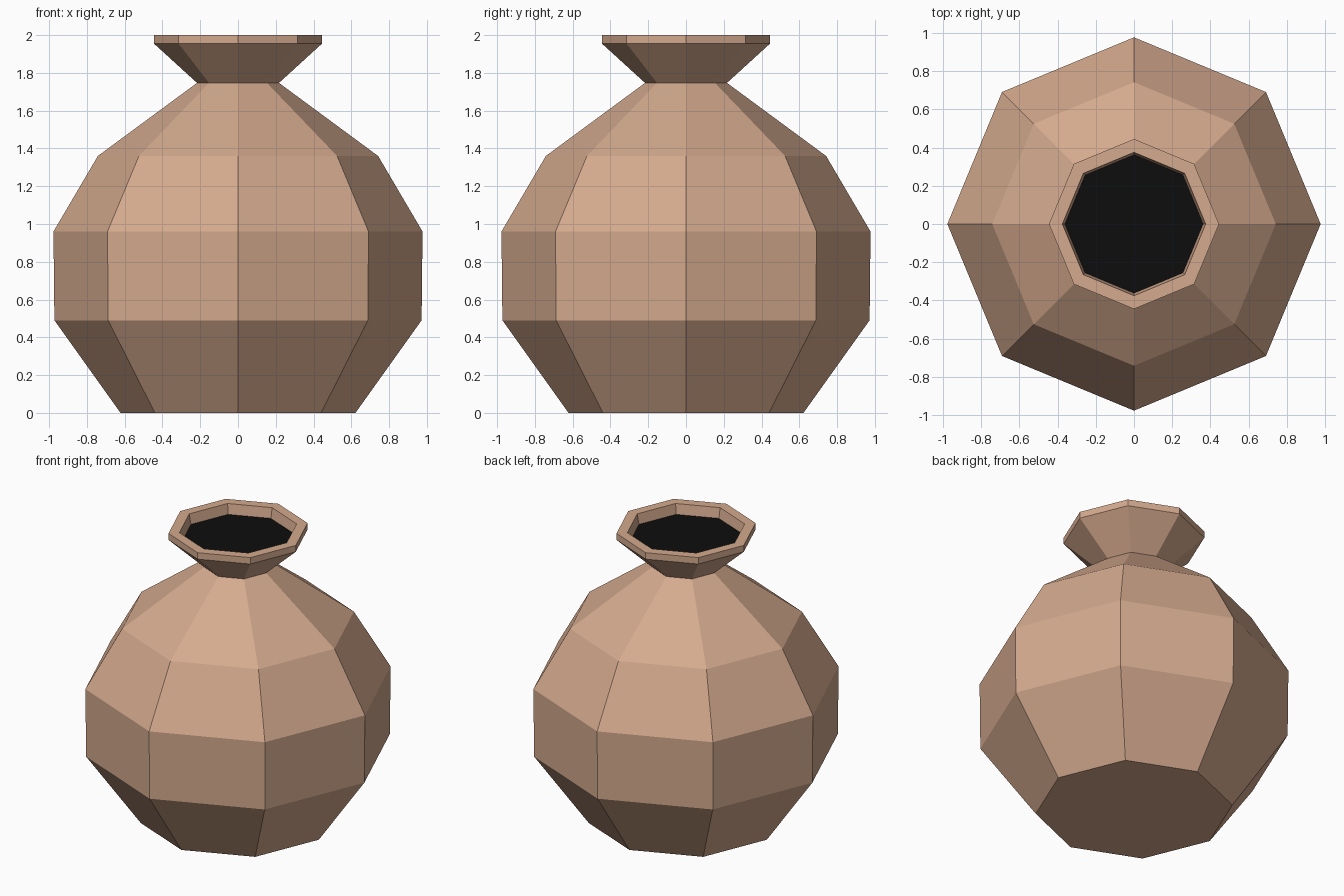
import bpy, bmesh, math

if "Cube" in bpy.data.objects:
    bpy.data.objects.remove(bpy.data.objects["Cube"])

SIDES = 8

def material(name, rgb):
    m = bpy.data.materials.new(name)
    m.diffuse_color = (*rgb, 1)
    m.use_nodes = True
    m.node_tree.nodes["Principled BSDF"].inputs["Base Color"].default_value = m.diffuse_color
    return m

def lathe(name, profile, mat, cap_start=False, cap_end=False):
    """Revolve (radius, z) points into a flat-faced octagonal shell."""
    bm = bmesh.new()
    rings = [[bm.verts.new((r * math.cos(math.tau * i / SIDES),
                            r * math.sin(math.tau * i / SIDES), z))
              for i in range(SIDES)] for r, z in profile]
    for a, b in zip(rings, rings[1:]):
        for i in range(SIDES):
            j = (i + 1) % SIDES
            bm.faces.new((a[i], a[j], b[j], b[i]))
    if cap_start:
        bm.faces.new(rings[0][::-1])
    if cap_end:
        bm.faces.new(rings[-1])
    mesh = bpy.data.meshes.new(name)
    bm.to_mesh(mesh)
    bm.free()
    mesh.materials.append(mat)
    obj = bpy.data.objects.new(name, mesh)
    bpy.context.collection.objects.link(obj)
    return obj

clay = material("clay", (0.66, 0.40, 0.27))
black = material("dark_inside", (0.004, 0.004, 0.004))

# Pot wall: base, belly, shoulder, neck, flared lip and inner lip
lathe("pot", [(0.622, 0), (0.972, 0.49), (0.977, 0.96), (0.742, 1.36),
              (0.217, 1.747), (0.445, 1.955), (0.445, 2.0),
              (0.375, 2.0), (0.362, 1.925)], clay, cap_start=True)

# Dark opening closing the mouth
lathe("opening", [(0.362, 1.925), (0.362, 1.93)], black, cap_end=True)
